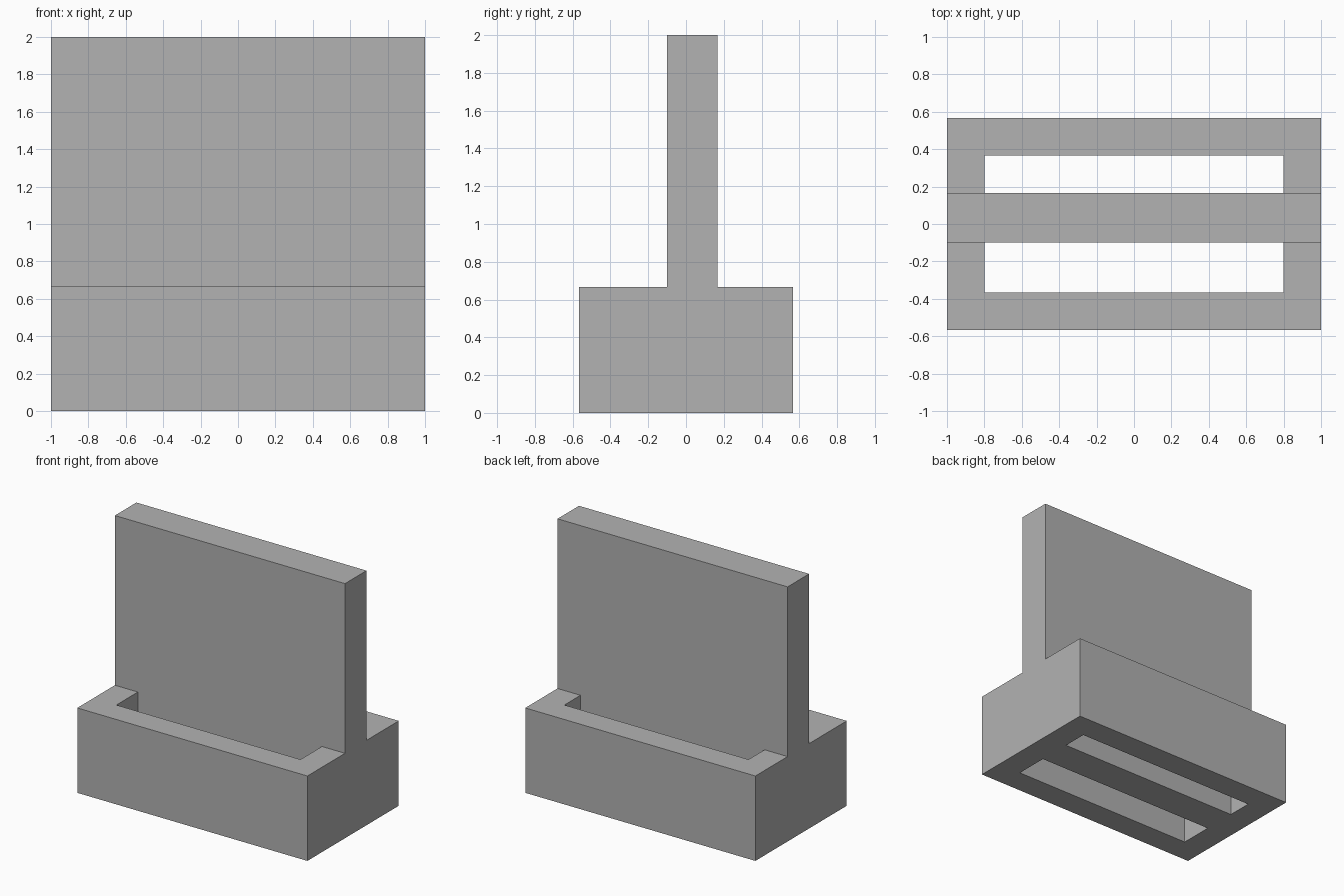
import bpy
import bmesh

cube = bpy.data.objects.get("Cube")
if cube:
    bpy.data.objects.remove(cube, do_unlink=True)

# Footprint grid lines and heights
XS = [-1, -0.8, 0.8, 1]
YS = [-0.567, -0.367, -0.1, 0.167, 0.367, 0.567]
BASE_TOP, PANEL_TOP = 0.667, 2
SLOT_ROWS, PANEL_ROW = (1, 3), 2


def raise_faces(bm, faces, height, keep):
    """Extrude faces upward to a height and return the new top faces."""
    geom = bmesh.ops.extrude_face_region(bm, geom=faces, use_keep_orig=keep)["geom"]
    for v in geom:
        if isinstance(v, bmesh.types.BMVert):
            v.co.z = height
    return [f for f in geom if isinstance(f, bmesh.types.BMFace)]


# Footprint with two open slots
bm = bmesh.new()
grid = [[bm.verts.new((x, y, 0)) for x in XS] for y in YS]
footprint = []
for r in range(len(YS) - 1):
    for c in range(len(XS) - 1):
        if not (r in SLOT_ROWS and c == 1):
            a, b = grid[r], grid[r + 1]
            footprint.append(bm.faces.new((a[c], a[c + 1], b[c + 1], b[c])))

# Slotted base, then the upright panel between the slots
top = raise_faces(bm, footprint, BASE_TOP, True)
panel = [f for f in top
         if YS[PANEL_ROW] < f.calc_center_median().y < YS[PANEL_ROW + 1]]
raise_faces(bm, panel, PANEL_TOP, False)
bmesh.ops.recalc_face_normals(bm, faces=bm.faces[:])

mesh = bpy.data.meshes.new("slotted_stand")
bm.to_mesh(mesh)
bm.free()
stand = bpy.data.objects.new("slotted_stand", mesh)
bpy.context.collection.objects.link(stand)

# Plain grey finish
color = (0.448, 0.448, 0.448, 1)
grey = bpy.data.materials.new("plain_grey")
grey.use_nodes = True
grey.diffuse_color = color
grey.node_tree.nodes["Principled BSDF"].inputs["Base Color"].default_value = color
mesh.materials.append(grey)
